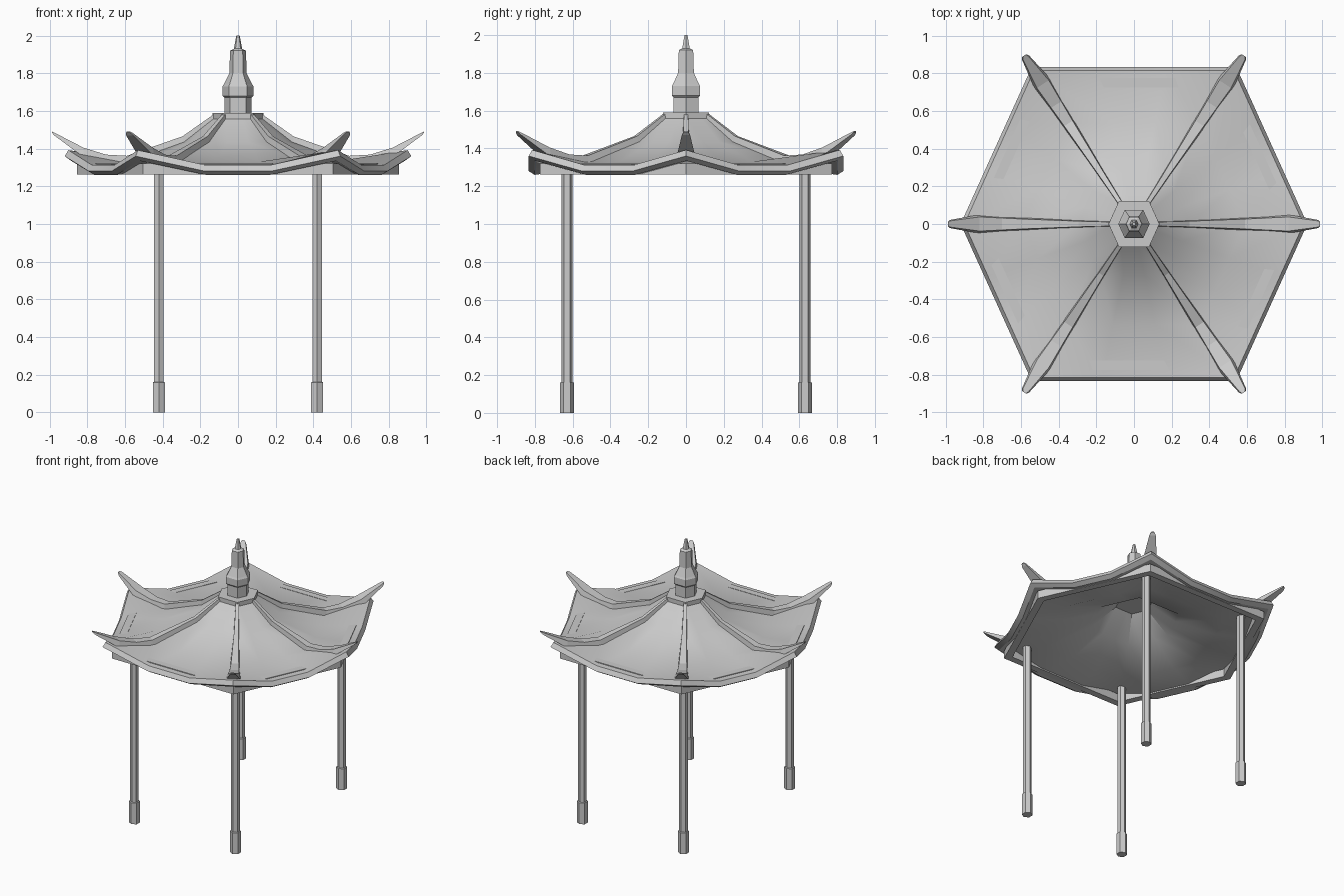
import bpy, bmesh, math
from mathutils import Vector

if "Cube" in bpy.data.objects:
    bpy.data.objects.remove(bpy.data.objects["Cube"])

# slightly stretched hexagon shared by roof, beam and finial
HEX = [Vector((x, y, 0)) for x, y in
       [(1, 0), (.59, .905), (-.59, .905), (-1, 0), (-.59, -.905), (.59, -.905)]]


def make(name, rings, cap=True, closed=False, smooth=False):
    """Loft equal-length point rings into an object."""
    bm = bmesh.new()
    vs = [[bm.verts.new(p) for p in r] for r in rings]
    n = len(vs[0])
    pairs = list(zip(vs, vs[1:])) + ([(vs[-1], vs[0])] if closed else [])
    for a, b in pairs:
        for i in range(n):
            j = (i + 1) % n
            bm.faces.new((a[i], a[j], b[j], b[i]))
    if cap and not closed:
        bm.faces.new(vs[0][::-1])
        bm.faces.new(vs[-1])
    bmesh.ops.recalc_face_normals(bm, faces=bm.faces)
    me = bpy.data.meshes.new(name)
    bm.to_mesh(me)
    bm.free()
    ob = bpy.data.objects.new(name, me)
    bpy.context.collection.objects.link(ob)
    if smooth:
        bpy.ops.object.select_all(action='DESELECT')
        bpy.context.view_layer.objects.active = ob
        ob.select_set(True)
        bpy.ops.object.shade_smooth_by_angle(angle=math.radians(25))
    return ob


def hex_ring(s, z):
    return [h * s + Vector((0, 0, z)) for h in HEX]


def roof_ring(s, z, lift=0):
    """Hexagon with three segments per side and raised corners."""
    pts = []
    for i in range(6):
        a, b = HEX[i], HEX[(i + 1) % 6]
        for t, k in ((0, 1), (.34, 0), (.66, 0)):
            pts.append(a.lerp(b, t) * s + Vector((0, 0, z + lift * k)))
    return pts


# roof shell: upper surface, bevelled eave, underside
roof = [(.12, 1.57, 0), (.295, 1.435, 0), (.59, 1.33, 0), (.90, 1.312, .08),
        (.92, 1.28, .08), (.885, 1.26, .075),
        (.59, 1.30, 0), (.295, 1.40, 0), (.12, 1.53, 0)]
make("roof", [roof_ring(*r) for r in roof], cap=True, smooth=True)

# flat ring beam under the eaves
beam = [(.855, 1.262), (.855, 1.32), (.80, 1.32), (.80, 1.262)]
make("eave_beam", [hex_ring(*b) for b in beam], closed=True)

# hip ridges ending in upturned horns: distance, half width, top, bottom
ridge = [(.12, .014, 1.588, 1.53), (.295, .02, 1.465, 1.41), (.59, .035, 1.362, 1.31),
         (.70, .042, 1.368, 1.325), (.82, .05, 1.405, 1.355), (.975, .022, 1.485, 1.47),
         (.988, .012, 1.492, 1.485)]
for i, h in enumerate(HEX):
    side = Vector((-h.y, h.x, 0)).normalized()
    rings = []
    for s, w, top, bot in ridge:
        c = h * s
        rings.append([c - side * w + Vector((0, 0, bot)), c + side * w + Vector((0, 0, bot)),
                      c + side * w * .75 + Vector((0, 0, top)),
                      c - side * w * .75 + Vector((0, 0, top))])
    make(f"hip_ridge_{i + 1}", rings)

# cap and finial
make("roof_cap", [hex_ring(.135, 1.55), hex_ring(.135, 1.59)])
finial = [(.072, 1.58), (.072, 1.67), (.083, 1.68), (.083, 1.73), (.075, 1.742),
          (.046, 1.80), (.042, 1.92), (.022, 1.93), (.009, 2.0)]
make("finial", [hex_ring(*f) for f in finial])


# four hexagonal posts with thicker feet
def post_ring(cx, cy, r, z):
    return [Vector((cx + r * math.sin(k * math.pi / 3), cy + r * math.cos(k * math.pi / 3), z))
            for k in range(6)]


for sx, nx in ((-1, "left"), (1, "right")):
    for sy, ny in ((-1, "front"), (1, "back")):
        rings = [post_ring(sx * .42, sy * .63, r, z) for r, z in
                 ((.037, 0), (.037, .16), (.03, .162), (.03, 1.32))]
        make(f"{ny}_{nx}_post", rings)
